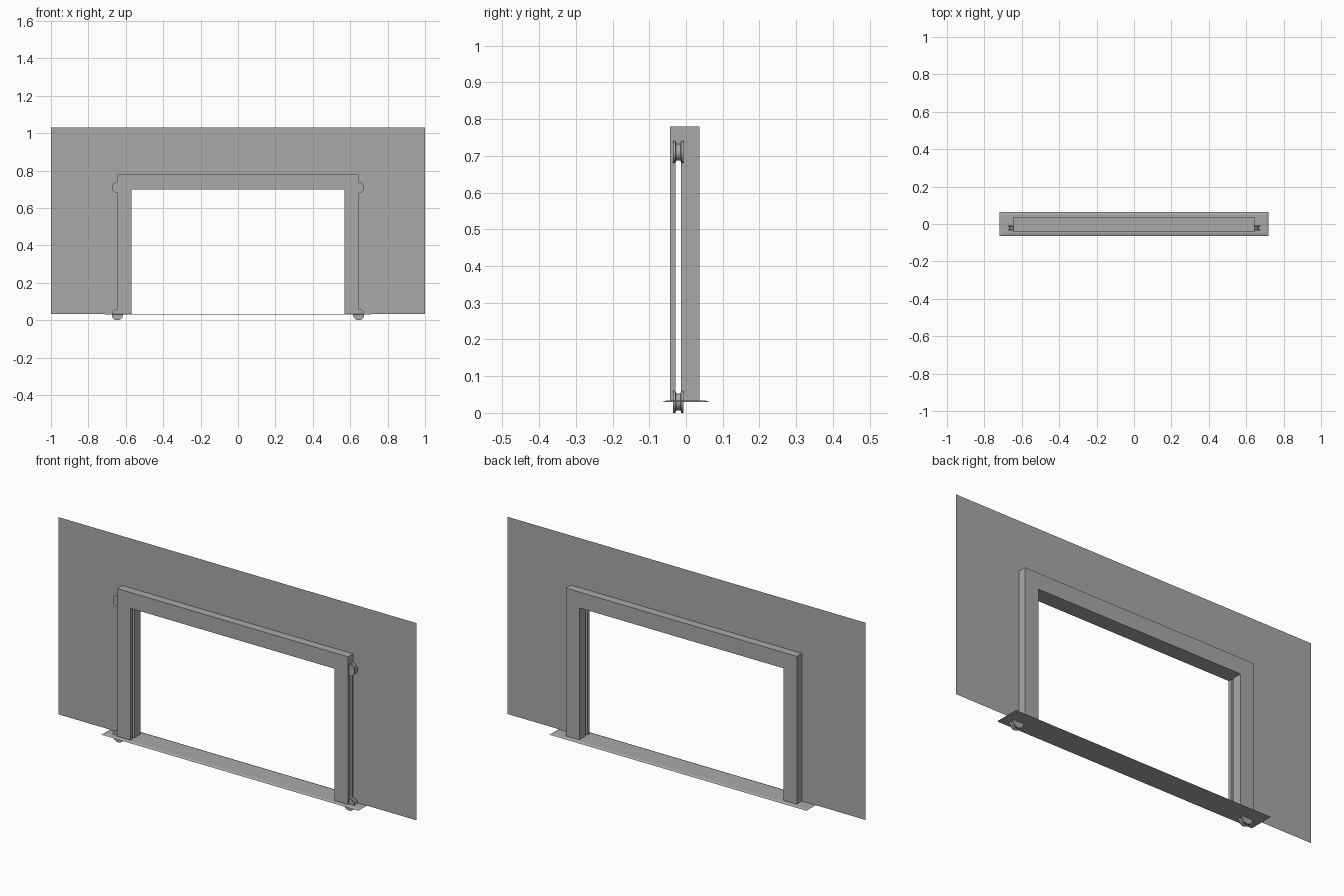
import bpy
import bmesh
import math
from mathutils import Vector, Matrix

if "Cube" in bpy.data.objects:
    bpy.data.objects.remove(bpy.data.objects["Cube"], do_unlink=True)

grey = bpy.data.materials.new("mid_grey")
grey.use_nodes = True
COLOUR = (0.4, 0.4, 0.4, 1)
grey.diffuse_color = COLOUR
grey.node_tree.nodes["Principled BSDF"].inputs["Base Color"].default_value = COLOUR

FLOOR = 0.034                # level of the threshold top
INNER, OUTER = 0.57, 0.645   # half widths of opening and frame
LINTEL, TOP = 0.70, 0.78     # heights of opening and frame


def finish(name, bm, smooth=False):
    mesh = bpy.data.meshes.new(name)
    bm.to_mesh(mesh)
    bm.free()
    mesh.materials.append(grey)
    obj = bpy.data.objects.new(name, mesh)
    bpy.context.collection.objects.link(obj)
    if smooth:
        bpy.ops.object.select_all(action="DESELECT")
        obj.select_set(True)
        bpy.context.view_layer.objects.active = obj
        bpy.ops.object.shade_smooth_by_angle(angle=math.radians(30))
    return obj


def panel(name, outline, y0, y1=None):
    """Flat x-z outline at y0, extruded back to y1 when given."""
    bm = bmesh.new()
    face = bm.faces.new([bm.verts.new((x, y0, z)) for x, z in outline])
    if y1 is not None:
        out = bmesh.ops.extrude_face_region(bm, geom=[face], use_keep_orig=True)
        verts = [v for v in out["geom"] if isinstance(v, bmesh.types.BMVert)]
        bmesh.ops.translate(bm, verts=verts, vec=(0, y1 - y0, 0))
        bmesh.ops.recalc_face_normals(bm, faces=bm.faces)
    return finish(name, bm)


def arch(inner, outer, low, high):
    """Doorway-shaped outline."""
    half = [(inner, low), (inner, FLOOR), (outer, FLOOR), (outer, high)]
    return half + [(-x, z) for x, z in reversed(half)]


# Wall sheet with the doorway left open
panel("wall", arch(INNER + 0.02, 1, LINTEL + 0.02, 1.03), -0.003)

# Frame: thin front rail and deep back rail, slot between, lintel filled in
panel("front_frame", arch(INNER, OUTER, LINTEL, TOP), -0.043, -0.028)
panel("back_frame", arch(INNER, OUTER, LINTEL, TOP), -0.013, 0.037)
panel("lintel_core", [(-OUTER, LINTEL), (OUTER, LINTEL), (OUTER, TOP), (-OUTER, TOP)],
      -0.028, -0.013)

# Threshold plate with sloping edges
bm = bmesh.new()
bmesh.ops.create_cube(bm, size=1)
for v in bm.verts:
    inset = 0.012 if v.co.z > 0 else 0
    v.co = ((1.436 - 2 * inset) * v.co.x, (0.128 - 2 * inset) * v.co.y,
            FLOOR if v.co.z > 0 else 0.03)
finish("threshold", bm)


def pulley(name, x, z):
    """Grooved wheel turned about the y axis."""
    bm = bmesh.new()
    profile = [(-0.014, 0), (-0.014, 0.03), (-0.008, 0.03), (-0.006, 0.023),
               (0.006, 0.023), (0.008, 0.03), (0.014, 0.03), (0.014, 0)]
    verts = [bm.verts.new((0, y, r)) for y, r in profile]
    edges = [bm.edges.new(pair) for pair in zip(verts, verts[1:])]
    bmesh.ops.spin(bm, geom=verts + edges, cent=(0, 0, 0), axis=(0, 1, 0),
                   angle=math.tau, steps=32, use_merge=False)
    bmesh.ops.remove_doubles(bm, verts=bm.verts, dist=0.0001)
    bmesh.ops.recalc_face_normals(bm, faces=bm.faces)
    bmesh.ops.transform(bm, matrix=Matrix.Translation(Vector((x, -0.021, z))), verts=bm.verts)
    finish(name, bm, smooth=True)


# Pulleys at the four ends of the slots
for side, sign in (("left", 1), ("right", -1)):
    for level, z in (("upper", 0.71), ("lower", 0.03)):
        pulley(f"{side}_{level}_pulley", sign * OUTER, z)
